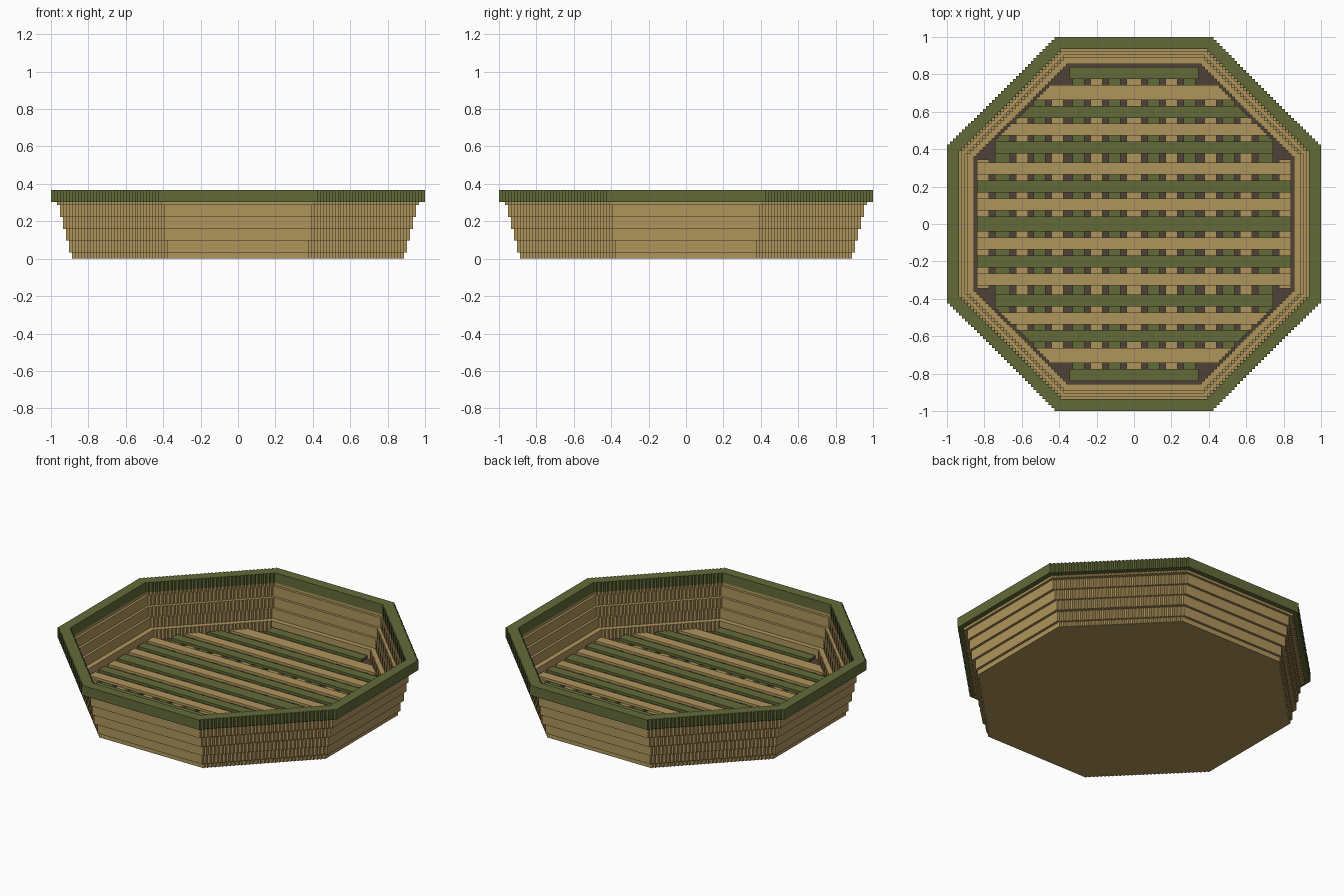
import bpy, bmesh, math

if "Cube" in bpy.data.objects:
    bpy.data.objects.remove(bpy.data.objects["Cube"])

UNIT = 0.016            # edge of one block
HALF = 62               # blocks from the centre to the rim edge
PITCH = 2 * math.pi     # spacing of the woven slats, in blocks


def material(name, rgb):
    mat = bpy.data.materials.new(name)
    mat.use_nodes = True
    mat.diffuse_color = (*rgb, 1)
    mat.node_tree.nodes["Principled BSDF"].inputs["Base Color"].default_value = (*rgb, 1)
    return mat


tan = material("tan wicker", (0.43, 0.30, 0.107))
green = material("olive green", (0.122, 0.147, 0.041))
dark = material("dark brown", (0.078, 0.054, 0.040))


def octagon(i, j, radius):
    return max(abs(i), abs(j)) <= radius and abs(i) + abs(j) <= round(radius * math.sqrt(2))


def ring(outer, inner):
    return lambda i, j: octagon(i, j, outer) and not octagon(i, j, inner)


def layer(name, z0, z1, inside, mat):
    """Extrude all blocks that pass the test between two block heights."""
    span = range(-HALF, HALF + 1)
    cells = {(i, j) for i in span for j in span if inside(i, j)}
    bm = bmesh.new()
    verts = {}

    def v(x, y, z):
        key = (x, y, z)
        if key not in verts:
            verts[key] = bm.verts.new(((x - 0.5) * UNIT, (y - 0.5) * UNIT, z * UNIT))
        return verts[key]

    for i, j in cells:
        corners = [(i, j), (i + 1, j), (i + 1, j + 1), (i, j + 1)]
        bm.faces.new([v(*c, z1) for c in corners])
        bm.faces.new([v(*c, z0) for c in reversed(corners)])
        neighbours = [(i, j - 1), (i + 1, j), (i, j + 1), (i - 1, j)]
        for n, near in enumerate(neighbours):
            if near not in cells:
                a, b = corners[n], corners[(n + 1) % 4]
                bm.faces.new([v(*a, z0), v(*b, z0), v(*b, z1), v(*a, z1)])
    bmesh.ops.dissolve_limit(bm, angle_limit=0.02, verts=bm.verts, edges=bm.edges)
    mesh = bpy.data.meshes.new(name)
    bm.to_mesh(mesh)
    bm.free()
    mesh.materials.append(mat)
    obj = bpy.data.objects.new(name, mesh)
    bpy.context.collection.objects.link(obj)


def slats(parity, vertical):
    """Every second slat, running along x or (vertical) along y."""
    def inside(i, j):
        along, across = (j, i) if vertical else (i, j)
        k = round(across / PITCH)
        if k % 2 != parity or abs(across - k * PITCH) >= 2.1:
            return False
        # Every fourth slat is cut square, the others follow the wall
        if k and k % 4 == 0:
            across = abs(k) * PITCH + 2
        return octagon(i, j, 52) and abs(along) + abs(across) <= 74
    return inside


# Base and dark floor
layer("base", 0, 1, lambda i, j: octagon(i, j, 55), tan)
layer("base_edge", 1, 2, ring(55, 53), tan)
layer("floor", 1, 2, lambda i, j: octagon(i, j, 53), dark)

# Woven floor slats
for parity, along_y, along_x in ((0, tan, green), (1, green, tan)):
    layer(f"lower_slats_{parity + 1}", 2, 3, slats(parity, True), along_y)
    layer(f"upper_slats_{parity + 1}", 3, 4, slats(parity, False), along_x)

# Flaring wall courses
for n, inner in enumerate((53, 55, 56, 57, 58)):
    z0 = 2 + 4 * n if n < 4 else 18
    z1 = z0 + 4 if n < 4 else 19
    layer(f"wall_course_{n + 1}", z0, z1, ring(56 + n, inner), tan)

# Rim
layer("rim", 19, 23, ring(62, 58), green)
